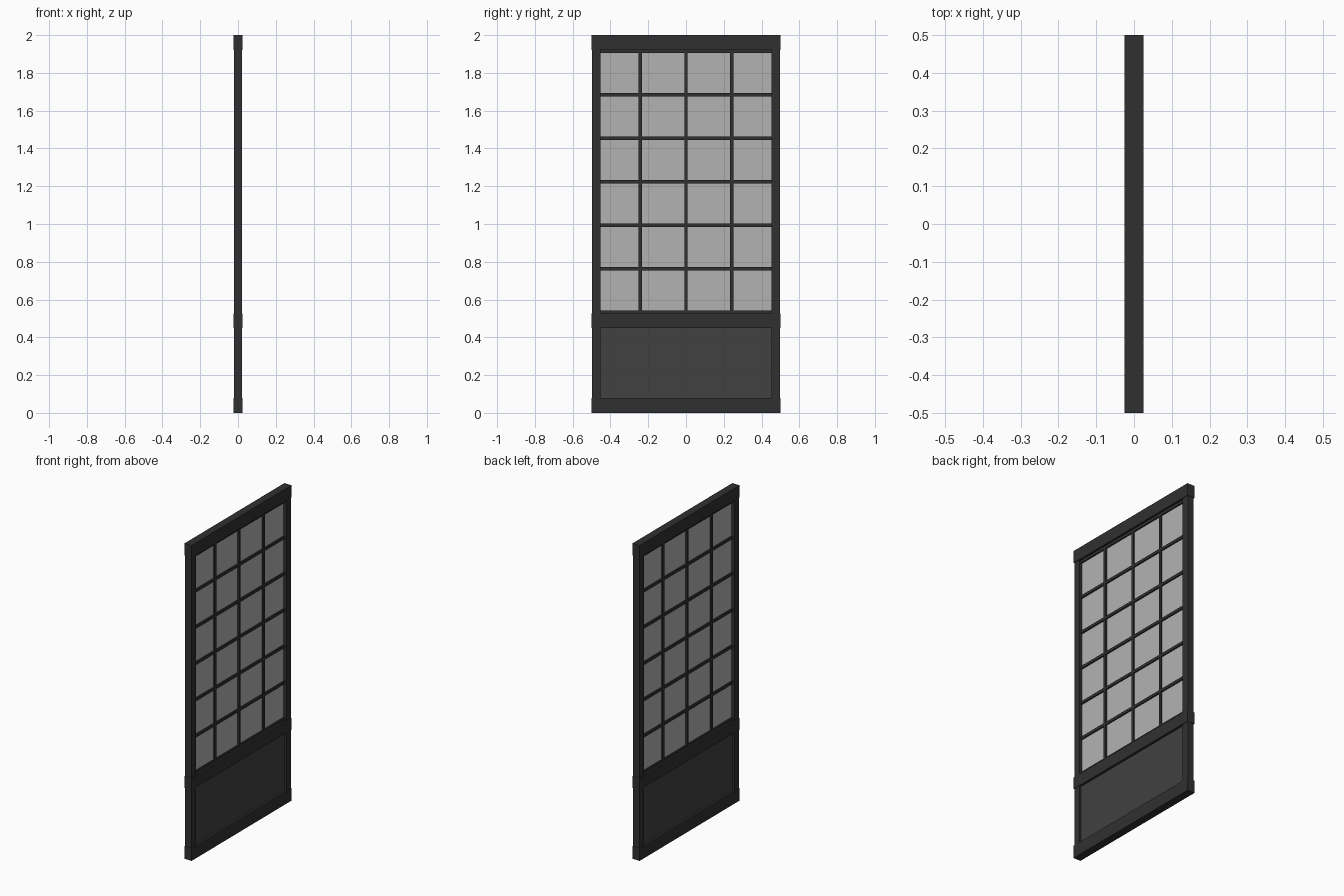
import bpy

if "Cube" in bpy.data.objects:
    bpy.data.objects.remove(bpy.data.objects["Cube"])


def material(name, v):
    m = bpy.data.materials.new(name)
    m.diffuse_color = (v, v, v, 1)
    m.use_nodes = True
    m.node_tree.nodes["Principled BSDF"].inputs["Base Color"].default_value = m.diffuse_color
    return m


DARK = material("dark_frame", 0.03)
PANEL = material("dark_panel", 0.052)
GLASS = material("pale_glass", 0.45)


def box(name, thick, y0, y1, z0, z1, mat):
    """Box centred on x = 0, spanning the given y and z ranges."""
    bpy.ops.mesh.primitive_cube_add(size=1, location=(0, (y0 + y1) / 2, (z0 + z1) / 2))
    ob = bpy.context.object
    ob.name = name
    ob.scale = (thick, y1 - y0, z1 - z0)
    bpy.ops.object.transform_apply(location=False, rotation=False, scale=True)
    ob.data.materials.append(mat)
    return ob


# Full-width rails, a little thicker than the stiles
for name, z0, z1 in (("bottom_rail", 0, 0.08), ("middle_rail", 0.45, 0.525), ("top_rail", 1.922, 2.0)):
    box(name, 0.05, -0.5, 0.5, z0, z1, DARK)

# Side stiles, in two lengths between the rails
for side, y0, y1 in (("left", -0.498, -0.452), ("right", 0.452, 0.498)):
    box(side + "_lower_stile", 0.044, y0, y1, 0.08, 0.45, DARK)
    box(side + "_upper_stile", 0.044, y0, y1, 0.525, 1.922, DARK)

# Solid lower panel and glazing
box("lower_panel", 0.02, -0.452, 0.452, 0.08, 0.45, PANEL)
box("glass_pane", 0.008, -0.452, 0.452, 0.525, 1.922, GLASS)

# Horizontal glazing bars, including one along each end of the glass
for i in range(7):
    z = 0.534 + i * 0.23
    box("horizontal_bar", 0.025, -0.452, 0.452, z - 0.009, min(z + 0.009, 1.922), DARK)

# Vertical glazing bars
for y in (-0.243, 0, 0.243):
    box("vertical_bar", 0.024, y - 0.009, y + 0.009, 0.525, 1.922, DARK)
